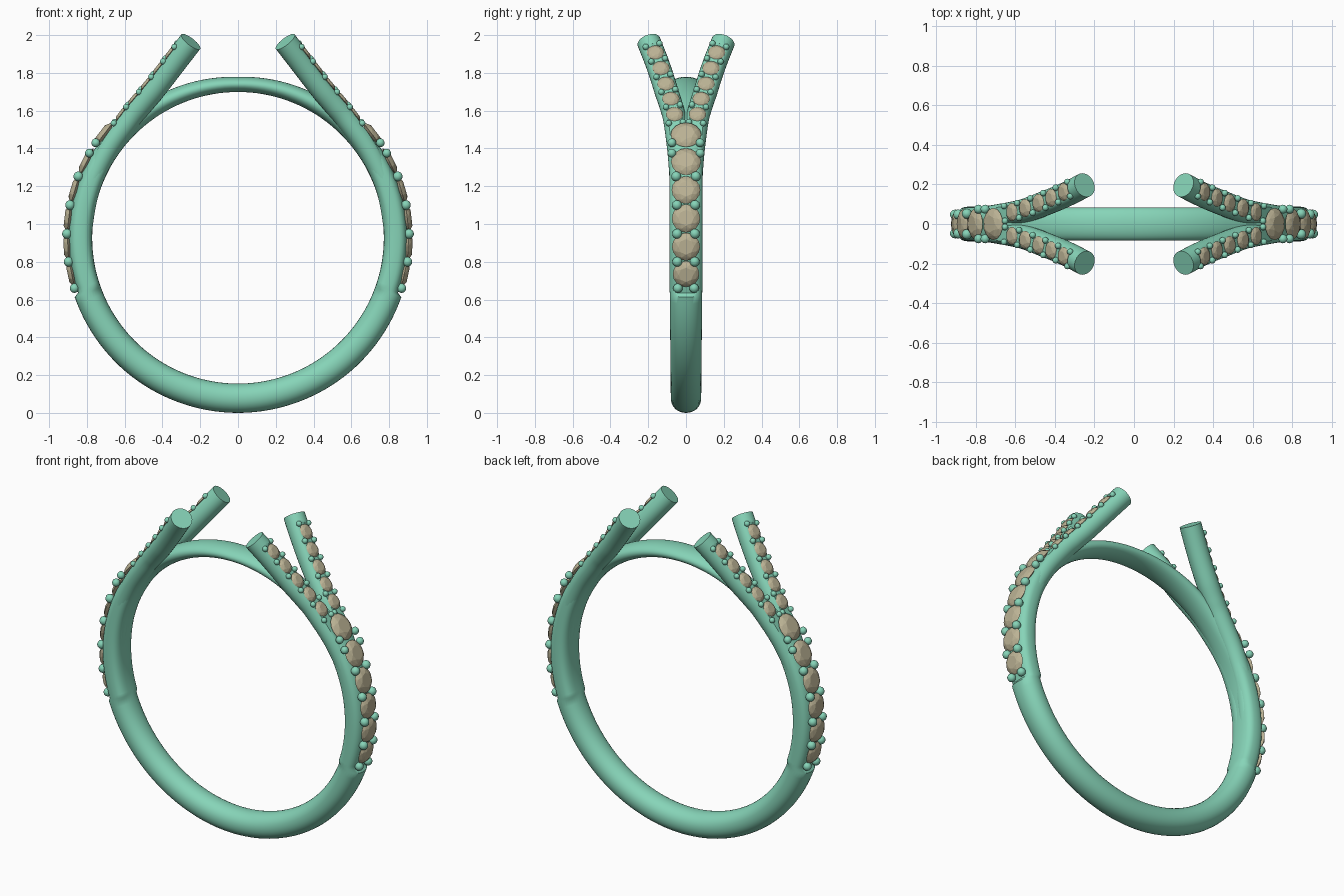
import bpy, bmesh, math
from mathutils import Vector, Matrix

if "Cube" in bpy.data.objects:
    bpy.data.objects.remove(bpy.data.objects["Cube"])

CZ, RI = 0.927, 0.772          # finger hole centre height and radius


def material(name, col):
    m = bpy.data.materials.new(name)
    m.diffuse_color = (*col, 1)
    m.use_nodes = True
    m.node_tree.nodes["Principled BSDF"].inputs["Base Color"].default_value = m.diffuse_color
    return m


METAL = material("green_metal", (0.24, 0.66, 0.48))
GEM = material("tan_gem", (0.50, 0.45, 0.30))


def finish(bm, name, mat, smooth=True):
    bmesh.ops.recalc_face_normals(bm, faces=bm.faces)
    me = bpy.data.meshes.new(name)
    bm.to_mesh(me)
    bm.free()
    ob = bpy.data.objects.new(name, me)
    bpy.context.collection.objects.link(ob)
    me.materials.append(mat)
    if smooth:
        bpy.ops.object.select_all(action='DESELECT')
        ob.select_set(True)
        bpy.context.view_layer.objects.active = ob
        bpy.ops.object.shade_smooth_by_angle(angle=math.radians(40))
    return ob


def loft(loops, closed):
    bm = bmesh.new()
    rings = [[bm.verts.new(p) for p in lp] for lp in loops]
    n = len(rings[0])
    pairs = list(zip(rings, rings[1:])) + ([(rings[-1], rings[0])] if closed else [])
    for a, b in pairs:
        for i in range(n):
            bm.faces.new((a[i], a[(i + 1) % n], b[(i + 1) % n], b[i]))
    if not closed:
        bm.faces.new(rings[0])
        bm.faces.new(rings[-1])
    return bm


def interp(table, t):
    for a, b in zip(table, table[1:]):
        if t <= b[0]:
            k = (t - a[0]) / (b[0] - a[0])
            return [p + (q - p) * k for p, q in zip(a[1:], b[1:])]
    return table[-1][1:]


# Band: elevation angle -> thickness, half width, section squareness
BAND = [(-90, .155, .080, 2.1), (-50, .153, .082, 2.1), (-20, .148, .086, 2.2),
        (-19, .124, .087, 2.9), (0, .124, .088, 2.9), (30, .122, .088, 2.8),
        (42, .112, .084, 2.5), (55, .095, .083, 2.1), (90, .080, .083, 2.0)]
angles = sorted(set([-90 + 2.5 * i for i in range(73)] + [-20, -19]))
angles += [180 - a for a in reversed(angles[1:-1])]
loops = []
for a in angles:
    th, hw, e = interp(BAND, a if a <= 90 else 180 - a)
    d = Vector((math.cos(math.radians(a)), 0, math.sin(math.radians(a))))
    lp = []
    for i in range(32):
        c, s = math.cos(math.tau * i / 32), math.sin(math.tau * i / 32)
        u = math.copysign(abs(c) ** (2 / e), c)
        v = math.copysign(abs(s) ** (2 / e), s)
        lp.append(Vector((0, hw * v, CZ)) + d * (RI + th / 2 * (1 + u)))
    loops.append(lp)
finish(loft(loops, True), "band", METAL)

# Split shoulder path, from the buried foot to the open tip
PATH = [Vector(p) for p in [(.822, .018, .80), (.83, .022, .95), (.79, .028, 1.18),
        (.70, .04, 1.38), (.58, .06, 1.55), (.515, .08, 1.63), (.45, .105, 1.707),
        (.385, .131, 1.79), (.322, .160, 1.872), (.25, .197, 1.965)]]


def spline(pts, n=8):
    out = []
    ext = [2 * pts[0] - pts[1]] + pts + [2 * pts[-1] - pts[-2]]
    for p0, p1, p2, p3 in zip(ext, ext[1:], ext[2:], ext[3:]):
        for i in range(n):
            t = i / n
            out.append(.5 * (2 * p1 + (p2 - p0) * t + (2 * p0 - 5 * p1 + 4 * p2 - p3) * t * t
                             + (3 * p1 - p0 - 3 * p2 + p3) * t ** 3))
    return out + [pts[-1]]


LINE = spline(PATH)


def frame(i):
    t = (LINE[min(i + 1, len(LINE) - 1)] - LINE[max(i - 1, 0)]).normalized()
    n = Vector((t.z, 0, -t.x)).normalized()
    return n, n.cross(t)


SIDES = [(sx, sy) for sx in (1, -1) for sy in (1, -1)]
prong_loops = []
for i, p in enumerate(LINE):
    n, b = frame(i)
    r = .057 + .006 * min(1, max(0, (p.z - 1.3) / .4))
    cut = .047 if p.z < 1.915 else 1      # flattened seat under the stones
    prong_loops.append([p + n * min(cut, r * math.cos(math.tau * k / 28))
                        + b * r * math.sin(math.tau * k / 28) for k in range(28)])
for sx, sy in SIDES:
    lps = [[Vector((q.x * sx, q.y * sy, q.z)) for q in lp] for lp in prong_loops]
    finish(loft(lps, False), f"split_shoulder_{'right' if sx > 0 else 'left'}_"
           f"{'back' if sy > 0 else 'front'}", METAL)

# Collect stone and bead positions for one quarter: (position, normal, radius)
centre_gems, arm_gems, beads = [], [], []


def on_band(z, r):
    s = (z - CZ) / r
    n = Vector((math.sqrt(1 - s * s), 0, s))
    return Vector((0, 0, CZ)) + n * r, n


for z, r, rad in [(.735, .901, .070), (.88, .902, .074), (1.03, .902, .075),
                  (1.18, .900, .076), (1.33, .897, .079), (1.472, .897, .081)]:
    p, n = on_band(z, r)
    centre_gems.append((p, n, rad))
for z, y, rad in [(.66, .043, .025), (.80, .046, .026), (.948, .047, .026),
                  (1.10, .048, .026), (1.252, .052, .026), (1.375, .075, .023),
                  (1.43, .075, .023)]:
    p, n = on_band(z, .906)
    beads.append((p + Vector((0, y, 0)), rad))


def on_arm(z):
    i = min(range(len(LINE)), key=lambda k: abs(LINE[k].z - z))
    j = i + 1 if LINE[i].z < z else i - 1
    k = (z - LINE[i].z) / (LINE[j].z - LINE[i].z)
    return (LINE[i].lerp(LINE[j], k), *frame(i))


for z in (1.552, 1.632, 1.712, 1.795, 1.878):
    p, n, b = on_arm(z)
    arm_gems.append((p + n * .050, n, .046))
for z in (1.505, 1.592, 1.672, 1.754, 1.837, 1.915):
    p, n, b = on_arm(z)
    for s in (-1, 1):
        beads.append((p + n * .052 + b * s * .038, .0165))


# Faceted stones: table, crown, girdle and point
def add_gem(bm, p, n, r):
    m = Matrix.Translation(p) @ n.to_track_quat('Z', 'Y').to_matrix().to_4x4()
    vs = [bm.verts.new(m @ Vector((0, 0, -.55 * r)))]
    for cnt, rr, h, off in ((16, 1, 0, 0), (8, .82, .18, .5), (8, .55, .30, 0)):
        for k in range(cnt):
            a = math.tau * (k + off) / cnt
            vs.append(bm.verts.new(m @ Vector((rr * r * math.cos(a), rr * r * math.sin(a), h * r))))
    bmesh.ops.convex_hull(bm, input=vs)


def flip(v, sx, sy):
    return Vector((v.x * sx, v.y * sy, v.z))


bm = bmesh.new()
for sx in (1, -1):
    for p, n, r in centre_gems:
        add_gem(bm, flip(p, sx, 1), flip(n, sx, 1), r)
finish(bm, "shank_stones", GEM, False)

bm = bmesh.new()
for sx, sy in SIDES:
    for p, n, r in arm_gems:
        add_gem(bm, flip(p, sx, sy), flip(n, sx, sy), r)
finish(bm, "shoulder_stones", GEM, False)

# Setting beads
bm = bmesh.new()
for sx, sy in SIDES:
    for p, r in beads:
        bmesh.ops.create_uvsphere(bm, u_segments=14, v_segments=9, radius=r,
                                  matrix=Matrix.Translation(flip(p, sx, sy)))
finish(bm, "setting_beads", METAL)
